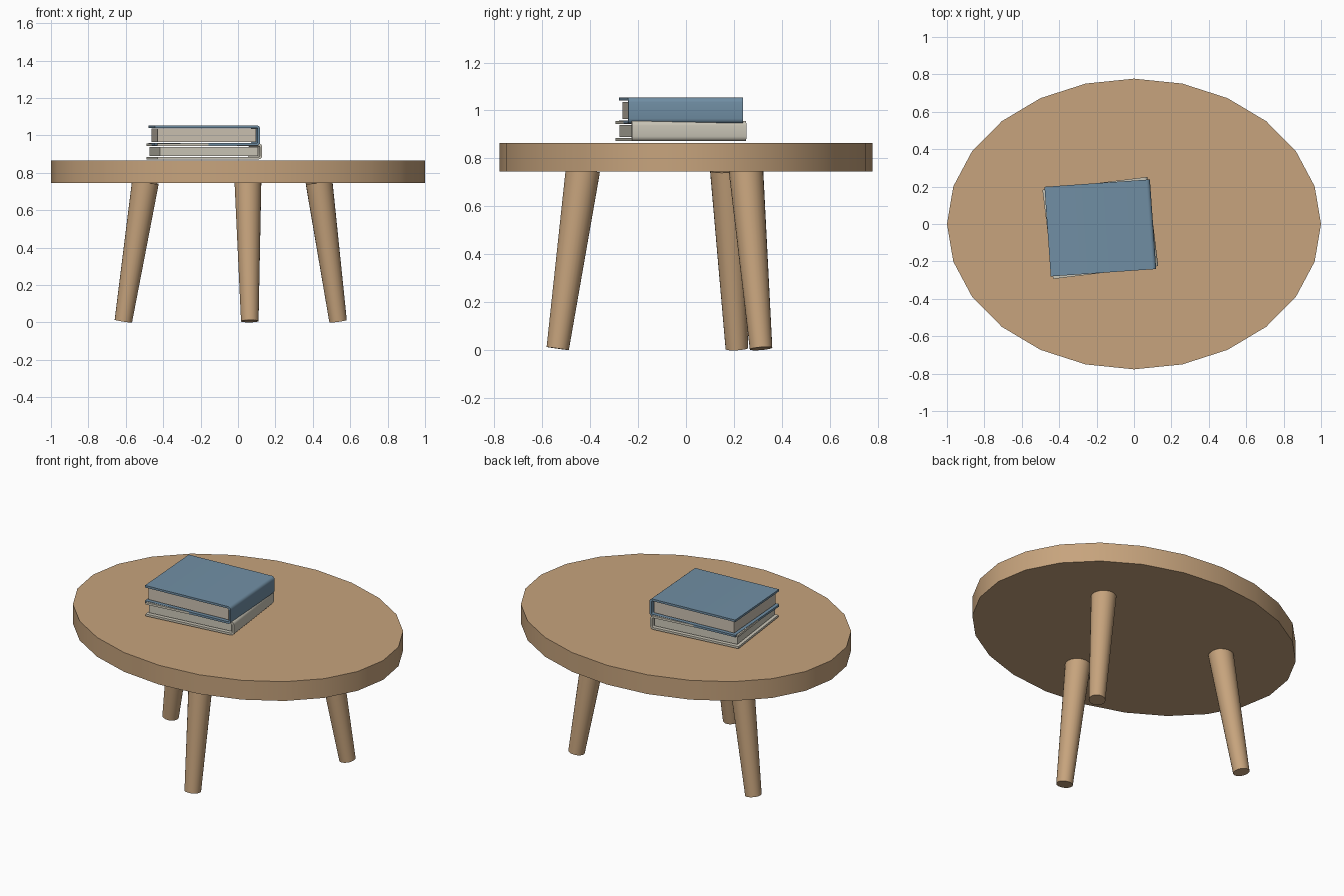
import bpy, bmesh, math
from mathutils import Vector, Matrix

if "Cube" in bpy.data.objects:
    bpy.data.objects.remove(bpy.data.objects["Cube"])


def material(name, rgb):
    m = bpy.data.materials.new(name)
    m.diffuse_color = (*rgb, 1)
    m.use_nodes = True
    m.node_tree.nodes["Principled BSDF"].inputs["Base Color"].default_value = m.diffuse_color
    return m


WOOD = material("light wood", (0.57, 0.37, 0.205))
BLUE = material("dusty blue", (0.165, 0.275, 0.375))
CREAM = material("pale grey cream", (0.60, 0.57, 0.48))
PAPER = material("warm paper", (0.60, 0.53, 0.44))


def finish(name, bm, mat, matrix=None, smooth=True):
    bmesh.ops.recalc_face_normals(bm, faces=bm.faces[:])
    me = bpy.data.meshes.new(name)
    bm.to_mesh(me)
    bm.free()
    me.materials.append(mat)
    ob = bpy.data.objects.new(name, me)
    bpy.context.collection.objects.link(ob)
    if matrix is not None:
        ob.matrix_world = matrix
    if smooth:
        bpy.ops.object.select_all(action='DESELECT')
        ob.select_set(True)
        bpy.context.view_layer.objects.active = ob
        bpy.ops.object.shade_smooth_by_angle(angle=math.radians(35))
    return ob


def cone(name, bottom, top, r_bottom, r_top, sides, mat):
    """Tapered round bar whose end caps are square to its axis."""
    a, b = Vector(bottom), Vector(top)
    axis = b - a
    bm = bmesh.new()
    bmesh.ops.create_cone(bm, cap_ends=True, segments=sides, radius1=r_bottom,
                          radius2=r_top, depth=axis.length)
    rot = axis.to_track_quat('Z', 'Y').to_matrix().to_4x4()
    bm.transform(Matrix.Translation((a + b) / 2) @ rot)
    return finish(name, bm, mat)


# Oval tabletop
bm = bmesh.new()
bmesh.ops.create_cone(bm, cap_ends=True, segments=24, radius1=1, radius2=1, depth=0.12)
bm.transform(Matrix.Translation((0, 0, 0.805)) @ Matrix.Diagonal((1, 0.777, 1, 1)))
finish("tabletop", bm, WOOD)

# Three splayed legs: foot and top positions
for name, foot, top in (
        ("left_leg", (-0.613, 0.212), (-0.495, 0.172)),
        ("front_leg", (0.063, -0.535), (0.053, -0.430)),
        ("right_leg", (0.535, 0.313), (0.433, 0.250))):
    cone(name, (*foot, 0.007), (*top, 0.752), 0.047, 0.072, 24, WOOD)


def book(name, z0, z1, angle, cover_mat, page_mat, w=0.565, d=0.48, t=0.013):
    place = Matrix.Translation((-0.18, -0.021, z0)) @ Matrix.Rotation(math.radians(angle), 4, 'Z')
    h, x0, x1, r = z1 - z0, -w / 2, w / 2, 0.02

    # C-shaped cover with a rounded spine, extruded along the book's height
    def corner(cx, cz, rad, start):
        return [(cx + rad * math.cos(a), cz + rad * math.sin(a))
                for a in (math.radians(start + 22.5 * i) for i in range(5))]
    outer = [(x0, 0)] + corner(x1 - r, r, r, -90) + corner(x1 - r, h - r, r, 0) + [(x0, h)]
    ri = r - t
    inner = [(x0, t)] + corner(x1 - r, r, ri, -90) + corner(x1 - r, h - r, ri, 0) + [(x0, h - t)]
    bm = bmesh.new()
    rings = [[[bm.verts.new((x, y, z)) for x, z in prof] for prof in (outer, inner)]
             for y in (-d / 2, d / 2)]
    (fo, fi), (bo, bi) = rings
    n = len(outer)
    for i in range(n - 1):
        for a, b in ((fo, bo), (fi, bi), (fo, fi), (bo, bi)):
            bm.faces.new((a[i], a[i + 1], b[i + 1], b[i]))
    for i in (0, n - 1):
        bm.faces.new((fo[i], fi[i], bi[i], bo[i]))
    finish(name + "_cover", bm, cover_mat, place)

    # Page block set in from the cover edges
    bm = bmesh.new()
    bmesh.ops.create_cube(bm, size=1)
    px0, px1, gap = x0 + 0.015, x1 - 0.022, t + 0.005
    bm.transform(Matrix.Translation(((px0 + px1) / 2, 0, h / 2))
                 @ Matrix.Diagonal((px1 - px0, d - 0.028, h - 2 * gap, 1)))
    finish(name + "_pages", bm, page_mat, place, smooth=False)


# Two stacked books, slightly twisted
book("lower_book", 0.872, 0.957, 7.0, CREAM, CREAM)
book("upper_book", 0.946, 1.054, 4.0, BLUE, PAPER)
